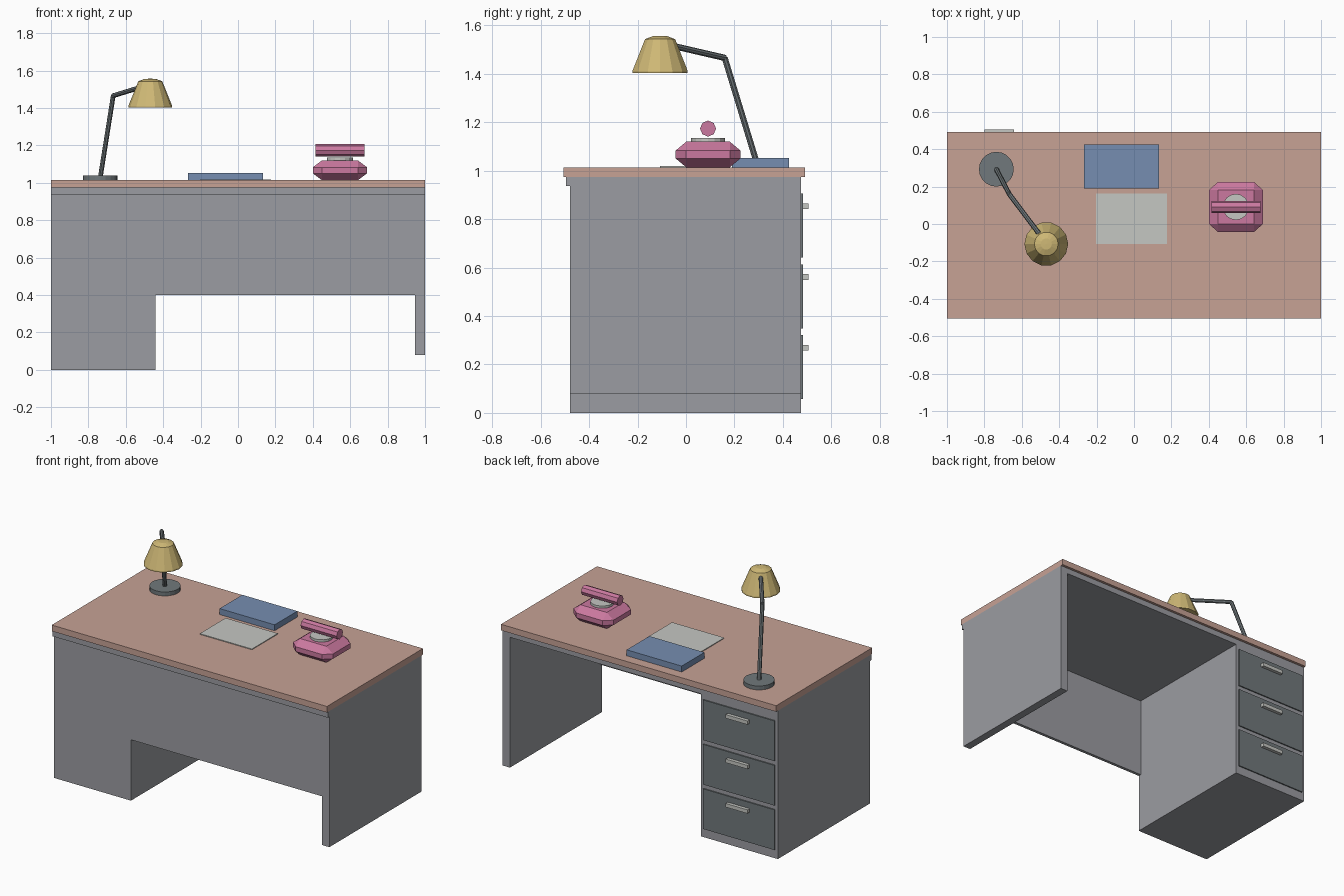
import bpy
import bmesh
from math import pi
from mathutils import Matrix, Vector

if "Cube" in bpy.data.objects:
    bpy.data.objects.remove(bpy.data.objects["Cube"], do_unlink=True)


def material(name, rgb):
    m = bpy.data.materials.new(name)
    m.use_nodes = True
    colour = (*rgb, 1)
    m.diffuse_color = colour
    m.node_tree.nodes["Principled BSDF"].inputs["Base Color"].default_value = colour
    return m


wood = material("rose wood", (.57, .36, .30))
steel = material("grey steel", (.33, .335, .36))
dark = material("dark steel", (.165, .19, .20))
pale = material("pale grey", (.56, .57, .54))
blue = material("book blue", (.18, .27, .44))
pink = material("phone pink", (.60, .19, .35))
brass = material("shade yellow", (.62, .48, .18))


def finish(name, bm, mat):
    bmesh.ops.recalc_face_normals(bm, faces=bm.faces)
    mesh = bpy.data.meshes.new(name)
    bm.to_mesh(mesh)
    bm.free()
    mesh.materials.append(mat)
    ob = bpy.data.objects.new(name, mesh)
    bpy.context.collection.objects.link(ob)
    return ob


def box(name, x, y, z, mat):
    """Box from its (min, max) range on each axis."""
    bm = bmesh.new()
    bmesh.ops.create_cube(bm, size=1)
    for v in bm.verts:
        v.co = [(lo + hi) / 2 + c * (hi - lo) for c, (lo, hi) in zip(v.co, (x, y, z))]
    return finish(name, bm, mat)


def rod(name, a, b, radius, sides, mat):
    """Prism with regular ends between two points."""
    a, b = Vector(a), Vector(b)
    axis = b - a
    turn = axis.to_track_quat('Z', 'Y').to_matrix().to_4x4()
    bm = bmesh.new()
    bmesh.ops.create_cone(bm, cap_ends=True, segments=sides, radius1=radius,
                          radius2=radius, depth=axis.length,
                          matrix=Matrix.Translation((a + b) / 2) @ turn)
    return finish(name, bm, mat)


def lathe(name, centre, profile, sides, mat):
    """Spin a (radius, height) profile about a vertical axis."""
    bm = bmesh.new()
    vs = [bm.verts.new((r, 0, z)) for r, z in profile]
    es = [bm.edges.new(pair) for pair in zip(vs, vs[1:])]
    bmesh.ops.spin(bm, geom=vs + es, cent=(0, 0, 0), axis=(0, 0, 1),
                   angle=2 * pi, steps=sides)
    bmesh.ops.remove_doubles(bm, verts=bm.verts, dist=.0005)
    bmesh.ops.translate(bm, verts=bm.verts, vec=(*centre, 0))
    return finish(name, bm, mat)


def chamfered_box(name, centre, half, cut, mat):
    """Box with all edges cut back by a separate amount on each axis."""
    bm = bmesh.new()
    for full in range(3):
        size = [h if i == full else h - c for i, (h, c) in enumerate(zip(half, cut))]
        for sx in (-1, 1):
            for sy in (-1, 1):
                for sz in (-1, 1):
                    bm.verts.new([o + s * h for o, s, h in zip(centre, (sx, sy, sz), size)])
    bmesh.ops.convex_hull(bm, input=bm.verts)
    bmesh.ops.dissolve_limit(bm, angle_limit=.01, verts=bm.verts, edges=bm.edges)
    return finish(name, bm, mat)


# Desk body
FRONT, BACK, TOP = -.48, .475, 1.014
box("desk_top", (-1, 1), (-.505, .492), (.974, TOP), wood)
box("under_top_rail", (-1, 1), (-.495, BACK), (.936, .974), steel)
box("drawer_pedestal", (-1, -.442), (FRONT, BACK), (0, .936), steel)
box("side_panel", (.947, 1), (FRONT, BACK), (.08, .936), steel)
box("modesty_panel", (-.442, .947), (FRONT, FRONT + .02), (.4, .936), steel)

# Drawers with pulls
for i in range(3):
    z = .057 + i * .292
    box(f"drawer_front_{i + 1}", (-.98, -.462), (BACK, .483), (z, z + .264), dark)
    box(f"drawer_pull_{i + 1}", (-.8, -.642), (.483, .505), (z + .2, z + .224), pale)

# Desk items
box("paper_sheet", (-.203, .176), (-.107, .162), (TOP, TOP + .005), pale)
box("book", (-.267, .133), (.19, .426), (TOP, 1.053), blue)

# Lamp
foot, elbow, head = (-.736, .293, 1.03), (-.667, .16, 1.466), (-.475, -.095, 1.525)
rod("lamp_base", (*foot[:2], TOP), (*foot[:2], 1.04), .093, 20, dark)
rod("lamp_lower_arm", foot, elbow, .013, 8, dark)
rod("lamp_upper_arm", elbow, head, .013, 8, dark)
lathe("lamp_shade", (-.469, -.107),
      [(0, 1.403), (.117, 1.403), (.117, 1.412), (.064, 1.543), (.03, 1.556), (0, 1.557)],
      14, brass)

# Telephone
px, py = .545, .091
chamfered_box("phone_body", (px, py, 1.067), (.145, .134, .053), (.049, .044, .037), pink)
rod("phone_dial", (px, py, 1.11), (px, py, 1.135), .07, 16, pale)
rod("phone_handset", (px - .131, py, 1.174), (px + .131, py, 1.174), .033, 8, pink)
